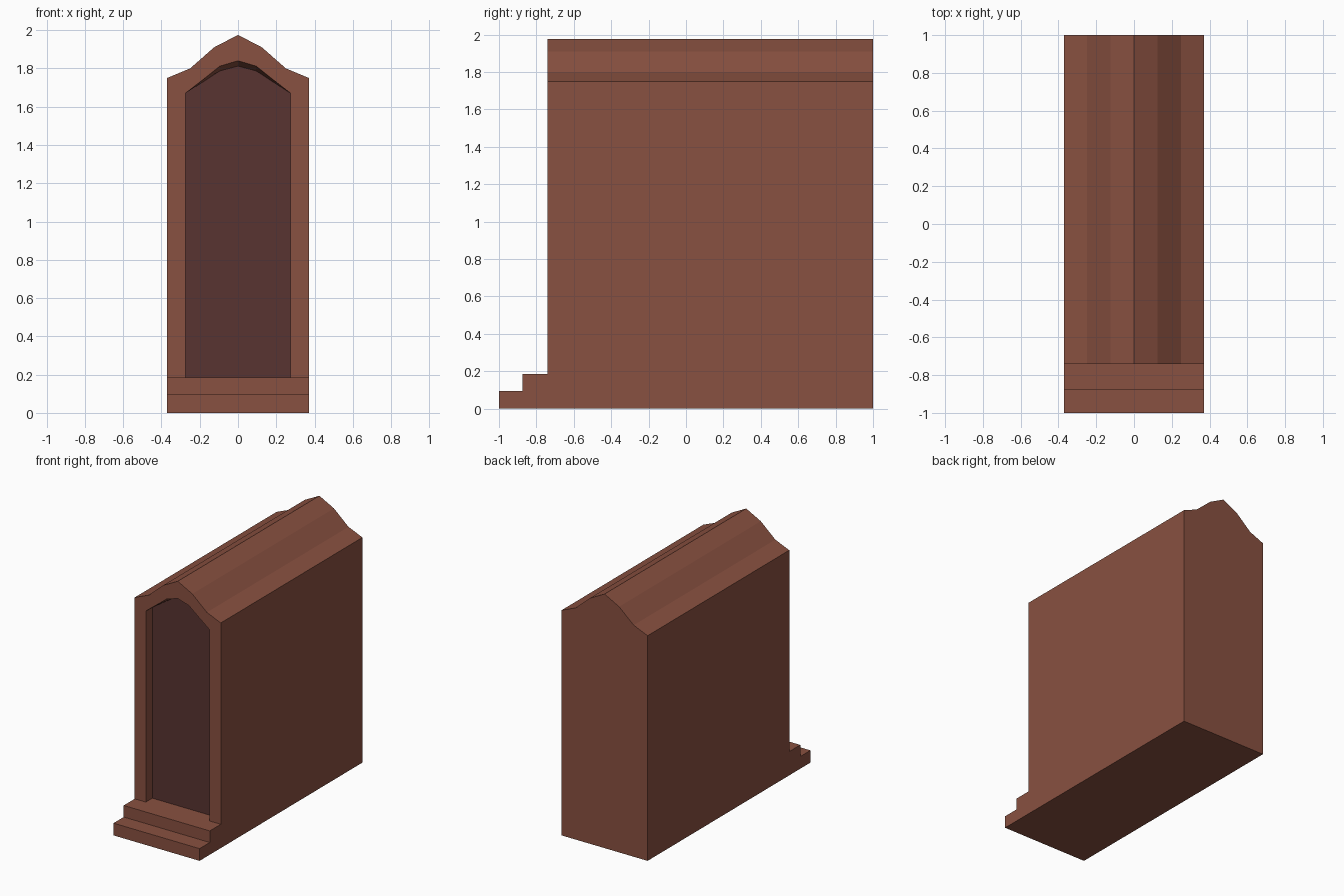
import bpy, bmesh

if "Cube" in bpy.data.objects:
    bpy.data.objects.remove(bpy.data.objects["Cube"])


def material(name, rgb):
    m = bpy.data.materials.new(name)
    m.diffuse_color = (*rgb, 1)
    m.use_nodes = True
    m.node_tree.nodes["Principled BSDF"].inputs["Base Color"].default_value = m.diffuse_color
    return m


def build(name, faces, mat):
    """Make one object from a list of faces, each a list of points."""
    bm = bmesh.new()
    for pts in faces:
        bm.faces.new([bm.verts.new(p) for p in pts])
    bmesh.ops.remove_doubles(bm, verts=bm.verts, dist=1e-4)
    bmesh.ops.recalc_face_normals(bm, faces=bm.faces)
    me = bpy.data.meshes.new(name)
    bm.to_mesh(me)
    bm.free()
    me.materials.append(mat)
    ob = bpy.data.objects.new(name, me)
    bpy.context.collection.objects.link(ob)
    return ob


def mirrored(half):
    """Complete an x-z arch from its left half (last point on the axis)."""
    return half + [(-x, z) for x, z in half[-2::-1]]


def at(profile, y):
    return [(x, y, z) for x, z in profile]


def strips(a, b):
    """Quads joining two point rows."""
    return [[a[i], a[i + 1], b[i + 1], b[i]] for i in range(len(a) - 1)]


brick = material("brick", (0.25, 0.082, 0.052))
dark = material("dark_door", (0.098, 0.034, 0.031))

W, FRONT, BACK, SILL, PANEL = 0.37, -0.74, 1.0, 0.185, -0.66

# Profiles: roof line, doorway opening and the slightly lower recessed panel
roof = [(-W, 1.75), (-0.25, 1.80), (-0.125, 1.91), (0, 1.975)]
outer = mirrored([(-W, SILL)] + roof)
opening = mirrored([(-0.275, SILL), (-0.275, 1.67), (-0.185, 1.74), (-0.095, 1.812), (0, 1.84)])
inset = mirrored([(-0.275, SILL), (-0.275, 1.67), (-0.185, 1.728), (-0.095, 1.787), (0, 1.812)])
roof = mirrored(roof)

# Stepped side outline, from roof edge down the stairs and under to the back
side = [(FRONT, SILL), (-0.875, SILL), (-0.875, 0.095), (-1, 0.095), (-1, 0), (BACK, 0)]
left = [(-W, y, z) for y, z in side]
right = [(W, y, z) for y, z in side]

faces = strips(at(roof, FRONT), at(roof, BACK))           # roof
faces += strips(left, right)                              # steps and underside
for x in (-W, W):                                         # side walls
    faces.append([(x, FRONT, 1.75)] + [(x, y, z) for y, z in side] + [(x, BACK, 1.75)])
faces.append(at([(-W, 0)] + roof + [(W, 0)], BACK))       # back wall
faces += strips(at(outer, FRONT), at(opening, FRONT))     # door frame
faces += strips(at(opening, FRONT), at(inset, PANEL))     # recess sides and ceiling
faces.append([(-0.275, FRONT, SILL), (0.275, FRONT, SILL),
              (0.275, PANEL, SILL), (-0.275, PANEL, SILL)])  # threshold
build("entrance_body", faces, brick)

# Door panel, faces -y
door = build("door_panel", [at(inset, PANEL)], dark)
if door.data.polygons[0].normal.y > 0:
    door.data.flip_normals()
